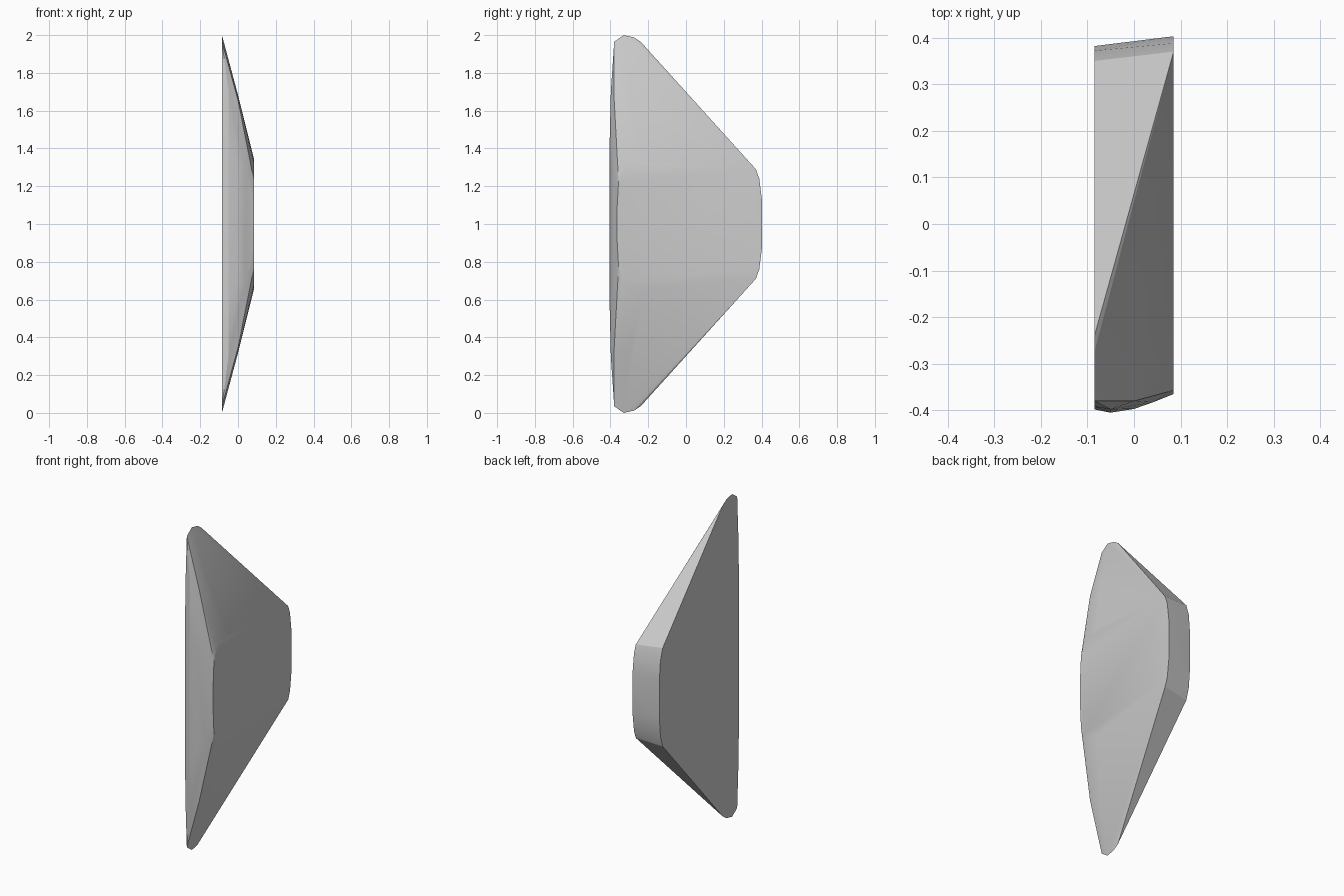
import bpy, bmesh, math

if "Cube" in bpy.data.objects:
    bpy.data.objects.remove(bpy.data.objects["Cube"])

# Half outlines (y, height from mid plane) at several depths; mirrored about z = 1
SECTIONS = {
    -0.085: [(-.24, .965), (-.275, .988), (-.33, 1.0), (-.38, .965), (-.392, .7), (-.398, .4),
             (.35, .305), (.372, .235), (.382, .12)],
    -0.05: [(-.405, .4), (-.398, .7)],
    0.0: [(-.30, .683), (-.345, .68), (-.38, .655), (-.397, .3)],
    0.04: [(-.383, .3)],
    0.085: [(-.22, .343), (-.31, .322), (-.335, .285), (-.357, .225), (-.365, .08),
            (.37, .29), (.388, .24), (.403, .12)],
}

# Faceted wedge body, formed as the convex skin of its cross-sections
bm = bmesh.new()
for x, outline in SECTIONS.items():
    for y, h in outline:
        for side in (1, -1):
            bm.verts.new((x, y, 1 + side * h))
res = bmesh.ops.convex_hull(bm, input=bm.verts[:])
loose = [v for v in bm.verts if not v.link_faces]
bmesh.ops.delete(bm, geom=loose, context='VERTS')
bmesh.ops.dissolve_limit(bm, angle_limit=math.radians(1),
                         verts=bm.verts[:], edges=bm.edges[:])
bmesh.ops.recalc_face_normals(bm, faces=bm.faces[:])
mesh = bpy.data.meshes.new("wedge_body")
bm.to_mesh(mesh)
bm.free()
body = bpy.data.objects.new("wedge_body", mesh)
bpy.context.collection.objects.link(body)

# Soft shading on the rounded rims, crisp main edges
bpy.context.view_layer.objects.active = body
body.select_set(True)
bpy.ops.object.shade_smooth_by_angle(angle=math.radians(20))
